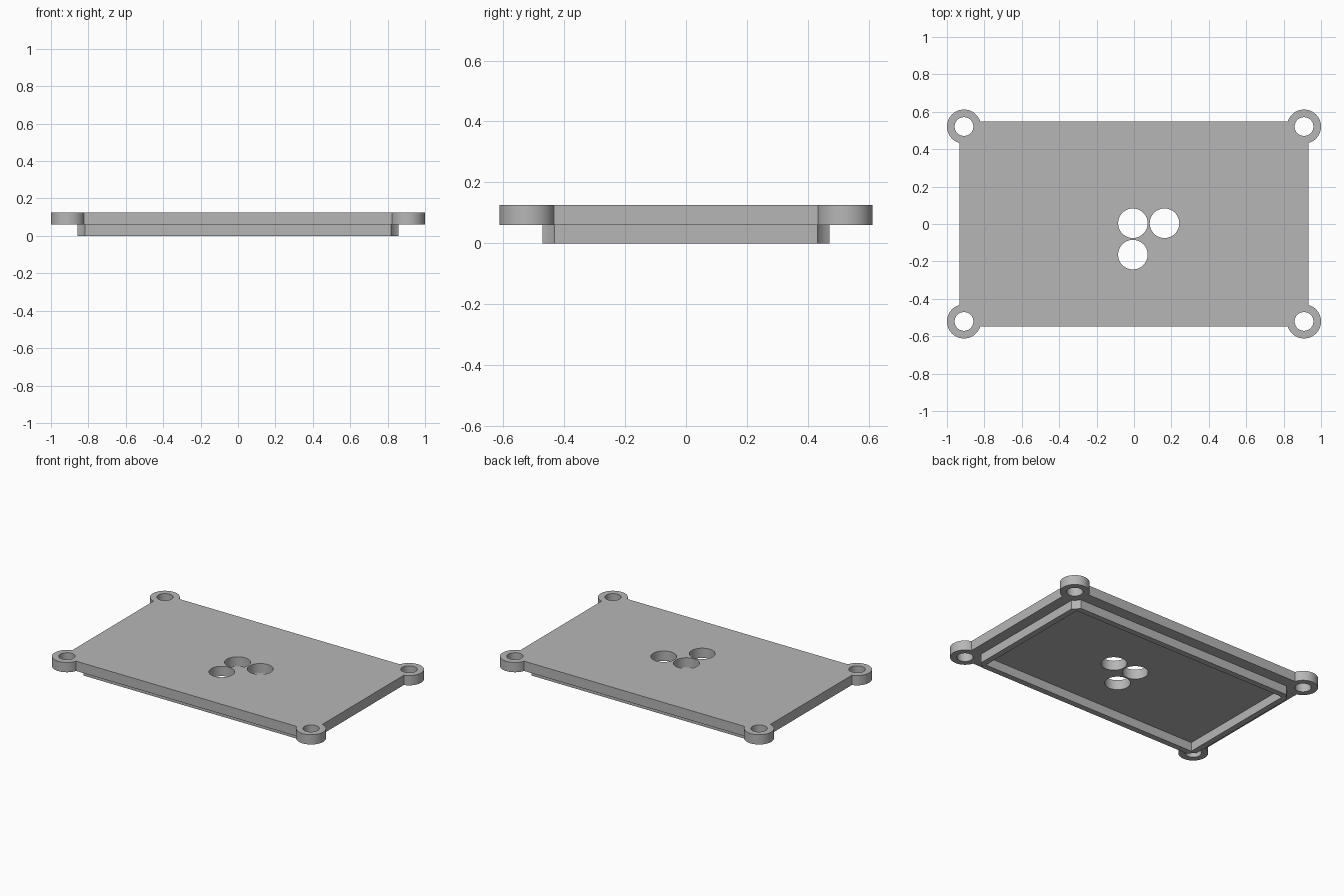
import bpy
import math

if "Cube" in bpy.data.objects:
    bpy.data.objects.remove(bpy.data.objects["Cube"], do_unlink=True)

RIM_TOP, TOP = 0.06, 0.126          # underside and top of the plate
EAR_X, EAR_Y, EAR_R = 0.909, 0.521, 0.091
CORNERS = [(sx * EAR_X, sy * EAR_Y) for sx in (-1, 1) for sy in (-1, 1)]

grey = bpy.data.materials.new("plain grey")
grey.use_nodes = True
grey.diffuse_color = (0.47, 0.47, 0.47, 1)
grey.node_tree.nodes["Principled BSDF"].inputs["Base Color"].default_value = grey.diffuse_color


def box(name, half_x, half_y, z0, z1):
    bpy.ops.mesh.primitive_cube_add(size=2, location=(0, 0, (z0 + z1) / 2))
    ob = bpy.context.object
    ob.name = name
    ob.scale = (half_x, half_y, (z1 - z0) / 2)
    bpy.ops.object.transform_apply(location=True, rotation=False, scale=True)
    ob.data.materials.append(grey)
    return ob


def cylinder(name, xy, radius, z0, z1):
    bpy.ops.mesh.primitive_cylinder_add(vertices=64, radius=radius, depth=z1 - z0,
                                        location=(*xy, (z0 + z1) / 2))
    ob = bpy.context.object
    ob.name = name
    ob.data.materials.append(grey)
    return ob


def combine(target, tool, operation):
    """Apply a boolean and discard the tool object."""
    mod = target.modifiers.new("combine", "BOOLEAN")
    mod.object, mod.operation, mod.solver = tool, operation, "EXACT"
    bpy.context.view_layer.objects.active = target
    bpy.ops.object.modifier_apply(modifier=mod.name)
    bpy.data.objects.remove(tool, do_unlink=True)


# Locating rim: hollow frame with corners scooped out around the ears
rim = box("rim", 0.858, 0.471, 0, 0.09)
combine(rim, box("rim_hollow", 0.818, 0.431, -0.1, 0.2), "DIFFERENCE")
for xy in CORNERS:
    combine(rim, cylinder("corner_scoop", xy, 0.103, -0.1, 0.2), "DIFFERENCE")

# Cover plate with four round screw ears
cover = box("cover_plate", 0.932, 0.548, RIM_TOP, TOP)
for xy in CORNERS:
    combine(cover, cylinder("ear", xy, EAR_R, RIM_TOP, TOP), "UNION")
combine(cover, rim, "UNION")

# Screw holes and the three central openings
for xy in CORNERS:
    combine(cover, cylinder("screw_hole", xy, 0.05, -0.1, 0.3), "DIFFERENCE")
for xy in [(-0.006, 0.004), (0.163, 0.004), (-0.006, -0.164)]:
    combine(cover, cylinder("opening", xy, 0.079, -0.1, 0.3), "DIFFERENCE")

bpy.ops.object.select_all(action="DESELECT")
cover.select_set(True)
bpy.context.view_layer.objects.active = cover
bpy.ops.object.shade_smooth_by_angle(angle=math.radians(30))
